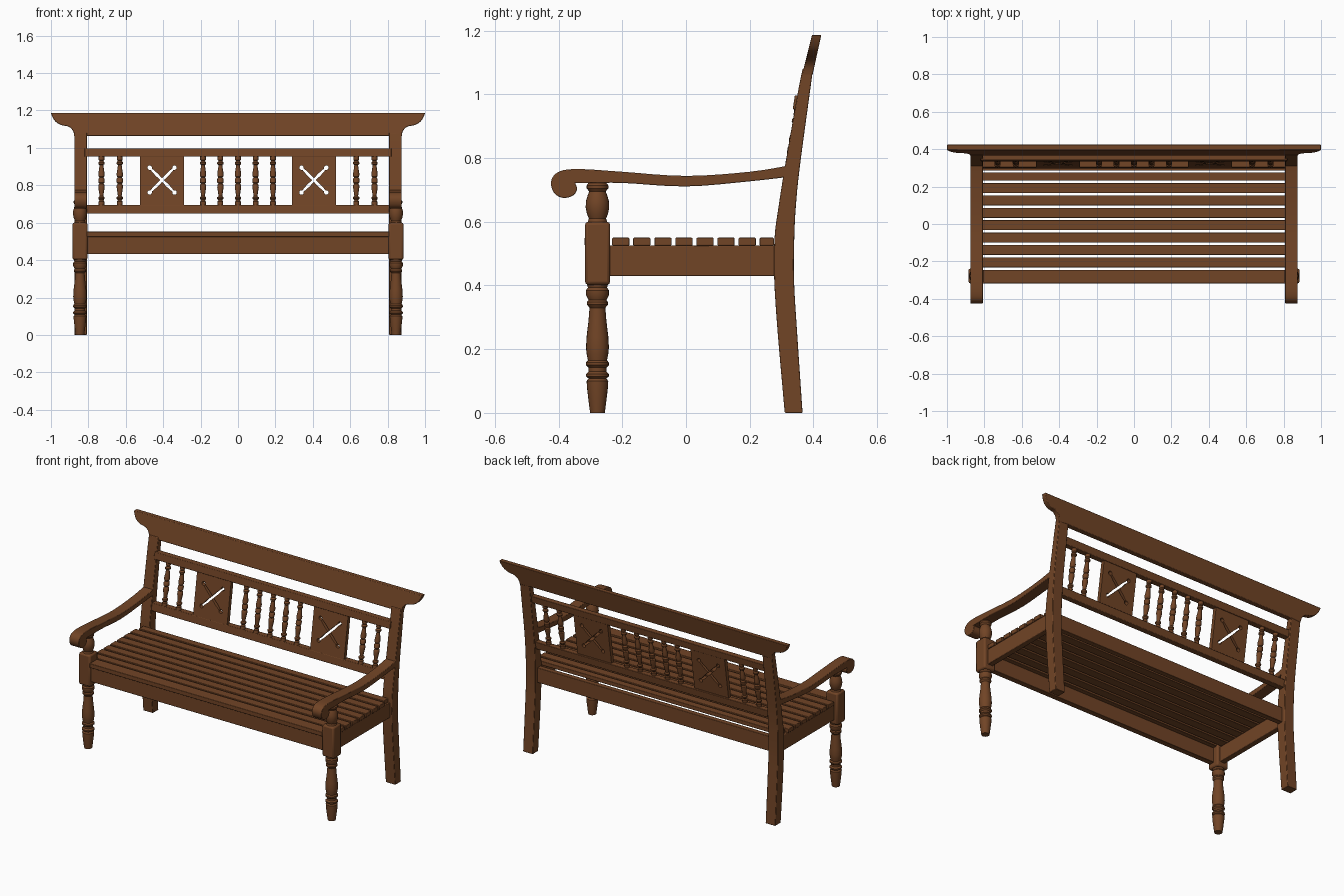
import bpy, bmesh, math
from mathutils import Vector

if "Cube" in bpy.data.objects:
    bpy.data.objects.remove(bpy.data.objects["Cube"], do_unlink=True)

COLOUR = (0.165, 0.058, 0.019, 1)
wood = bpy.data.materials.new("brown wood")
wood.use_nodes = True
wood.diffuse_color = COLOUR
bsdf = next(n for n in wood.node_tree.nodes if n.type == 'BSDF_PRINCIPLED')
bsdf.inputs["Base Color"].default_value = COLOUR
bsdf.inputs["Roughness"].default_value = 0.6


def finish(name, bm, bevel=0.0):
    """Turn a bmesh into a wooden object with softened edges."""
    bmesh.ops.recalc_face_normals(bm, faces=bm.faces)
    mesh = bpy.data.meshes.new(name)
    bm.to_mesh(mesh)
    bm.free()
    mesh.materials.append(wood)
    obj = bpy.data.objects.new(name, mesh)
    bpy.context.collection.objects.link(obj)
    bpy.ops.object.select_all(action='DESELECT')
    obj.select_set(True)
    bpy.context.view_layer.objects.active = obj
    bpy.ops.object.shade_smooth_by_angle(angle=math.radians(35))
    if bevel:
        mod = obj.modifiers.new("soft edges", 'BEVEL')
        mod.width, mod.segments = bevel, 2
        mod.limit_method, mod.angle_limit = 'ANGLE', math.radians(50)
    return obj


def prism(name, points, near, far, bevel=0.003):
    """Join two copies of an outline, placed by the near and far functions."""
    bm = bmesh.new()
    a = [bm.verts.new(near(*p)) for p in points]
    b = [bm.verts.new(far(*p)) for p in points]
    bm.faces.new(a)
    bm.faces.new(b[::-1])
    for i in range(len(a)):
        j = (i + 1) % len(a)
        bm.faces.new((a[i], b[i], b[j], a[j]))
    return finish(name, bm, bevel)


def box(name, x, y, z, lean=0.0, bevel=0.003):
    """Box from ranges; lean shifts y as z rises."""
    points = [(y[0], z[0]), (y[1], z[0]),
              (y[1] + lean * (z[1] - z[0]), z[1]), (y[0] + lean * (z[1] - z[0]), z[1])]
    return prism(name, points, lambda v, w: (x[0], v, w), lambda v, w: (x[1], v, w), bevel)


def lathe(name, x, centre_y, profile, sides=20):
    """Turned part from (radius, z) pairs around an axis that may lean."""
    bm = bmesh.new()
    rings = []
    for r, z in profile:
        turn = [2 * math.pi * i / sides for i in range(sides)]
        rings.append([bm.verts.new((x + r * math.cos(t), centre_y(z) + r * math.sin(t), z)) for t in turn])
    bm.faces.new(rings[0])
    bm.faces.new(rings[-1])
    for low, high in zip(rings, rings[1:]):
        for i in range(sides):
            j = (i + 1) % sides
            bm.faces.new((low[i], low[j], high[j], high[i]))
    return finish(name, bm)


def smooth(points, steps=4):
    """Smooth curve through the points."""
    p = [Vector(q) for q in points]
    p = [p[0]] + p + [p[-1]]
    out = []
    for a, b, c, d in zip(p, p[1:], p[2:], p[3:]):
        for k in range(steps):
            t = k / steps
            out.append(0.5 * (2 * b + (c - a) * t + (2 * a - 5 * b + 4 * c - d) * t * t
                              + (3 * b - a - 3 * c + d) * t ** 3))
    return [tuple(q) for q in out + [p[-1]]]


LEAN = 0.155


def back_y(z):
    return 0.315 + LEAN * (z - 0.695)


LEG_LOW = [(.023, 0), (.027, .03), (.033, .08), (.034, .1), (.028, .108), (.036, .115), (.036, .122),
           (.028, .13), (.028, .142), (.036, .15), (.036, .158), (.03, .165), (.034, .185), (.036, .205),
           (.034, .24), (.028, .29), (.025, .33), (.033, .34), (.033, .348), (.028, .354),
           (.036, .37), (.036, .385), (.03, .393), (.035, .41)]
LEG_HIGH = [(.032, .595), (.027, .61), (.033, .625), (.037, .645), (.036, .665), (.03, .685),
            (.026, .695), (.034, .705), (.034, .714), (.026, .725)]
ARM_TOP = smooth([(.33, .778), (.2, .757), (0, .744), (-.2, .757), (-.32, .765), (-.385, .762),
                  (-.415, .745), (-.424, .718), (-.412, .688), (-.385, .675), (-.355, .682),
                  (-.342, .702), (-.348, .722)])
ARM_UNDER = smooth([(-.3, .721), (-.2, .722), (0, .711), (.2, .727), (.33, .742)])
POST_FRONT = smooth([(.31, 0), (.288, .25), (.277, .42), (.278, .55), (.291, .65), (.31, .77),
                     (.35, 1.0), (.366, 1.08)])
POST_BACK = smooth([(.399, 1.08), (.388, 1.0), (.357, .77), (.345, .65), (.34, .55), (.339, .42),
                    (.349, .25), (.366, 0)])

# Legs, posts, arms and side rails
for s, side in ((1, "left"), (-1, "right")):
    def inner(y, z): return (s * .808, y, z)
    def outer(y, z): return (s * .875, y, z)
    prism(side + "_back_post", POST_FRONT + POST_BACK, inner, outer)
    prism(side + "_armrest", ARM_TOP + ARM_UNDER, inner, outer, 0.006)
    lathe(side + "_front_leg", s * .845, lambda z: -.278, LEG_LOW)
    lathe(side + "_arm_support", s * .845, lambda z: -.278, LEG_HIGH)
    box(side + "_leg_block", (s * .805, s * .885), (-.317, -.238), (.402, .6), bevel=0.01)
    box(side + "_seat_rail", (s * .825, s * .86), (-.245, .29), (.43, .525))

# Seat frame and slats
box("front_seat_rail", (-.82, .82), (-.305, -.27), (.432, .525))
box("back_seat_rail", (-.82, .82), (.285, .318), (.432, .525))
box("front_slat", (-.808, .808), (-.318, -.245), (.525, .552))
for i in range(8):
    y = -.232 + i * .0662
    wide = .865 if i < 7 else .85
    box("seat_slat", (-wide, wide), (y, min(y + .054, .276)), (.525, .55))

# Head rail with flared ends
flare = smooth([(.875, 1.06), (.882, 1.09), (.905, 1.113), (.945, 1.122), (.975, 1.14), (.992, 1.165), (1, 1.187)])
outline = flare + [(-x, z) for x, z in reversed(flare)] + [(-.808, 1.064), (.808, 1.064)]
prism("head_rail", outline,
      lambda x, z: (x, .364 + .25 * (z - 1.06), z),
      lambda x, z: (x, .397 + .22 * (z - 1.06), z))

# Back rails
box("lower_back_rail", (-.82, .82), (.295, .332), (.648, .695), LEAN)
box("upper_back_rail", (-.82, .82), (.335, .372), (.953, .997), LEAN)

# Turned spindles
HALF_SPINDLE = [(.015, 0), (.015, .02), (.010, .026), (.017, .034), (.017, .042), (.010, .048),
                (.013, .07), (.017, .095), (.016, .108), (.011, .114), (.017, .122)]
spindle = [(r, .694 + z) for r, z in HALF_SPINDLE]
spindle += [(r, .956 - z) for r, z in reversed(HALF_SPINDLE)]
for x in (-.73, -.632, -.187, -.094, 0, .094, .187, .632, .73):
    lathe("back_spindle", x, back_y, spindle, 12)


def cross(cx, cz):
    """Outline of a diagonal cross with round arm ends."""
    arm = [(.007, .007), (.045, .008), (.082, .005)]
    arm += [(.094 + .012 * math.cos(t), .012 * math.sin(t)) for t in
            [math.radians(150 - 30 * k) for k in range(11)]]
    arm += [(.082, -.005), (.045, -.008)]
    out = []
    for q in range(4):
        a = math.radians(45 - 90 * q)
        out += [(cx + u * math.cos(a) - v * math.sin(a), cz + u * math.sin(a) + v * math.cos(a)) for u, v in arm]
    return out


# Pierced back panels: a filled flat curve with the cross as its hole
for s in (-1, 1):
    cx = s * .406
    frame = [(cx - .118, .69), (cx + .118, .69), (cx + .118, .96), (cx - .118, .96)]
    curve = bpy.data.curves.new("panel_outline", 'CURVE')
    curve.dimensions, curve.fill_mode, curve.extrude = '2D', 'BOTH', .012
    for loop in (frame, cross(cx, .828)):
        spline = curve.splines.new('POLY')
        spline.points.add(len(loop) - 1)
        for point, (u, v) in zip(spline.points, loop):
            point.co = (u, v, 0, 1)
        spline.use_cyclic_u = True
    helper = bpy.data.objects.new("panel_outline", curve)
    bpy.context.collection.objects.link(helper)
    bpy.context.view_layer.update()
    flat = helper.evaluated_get(bpy.context.evaluated_depsgraph_get()).to_mesh()
    bm = bmesh.new()
    bm.from_mesh(flat)
    bpy.data.objects.remove(helper, do_unlink=True)
    bmesh.ops.remove_doubles(bm, verts=bm.verts, dist=1e-5)
    for v in bm.verts:
        x, z, depth = v.co
        v.co = (x, back_y(z) + depth, z)
    finish("pierced_back_panel", bm)
